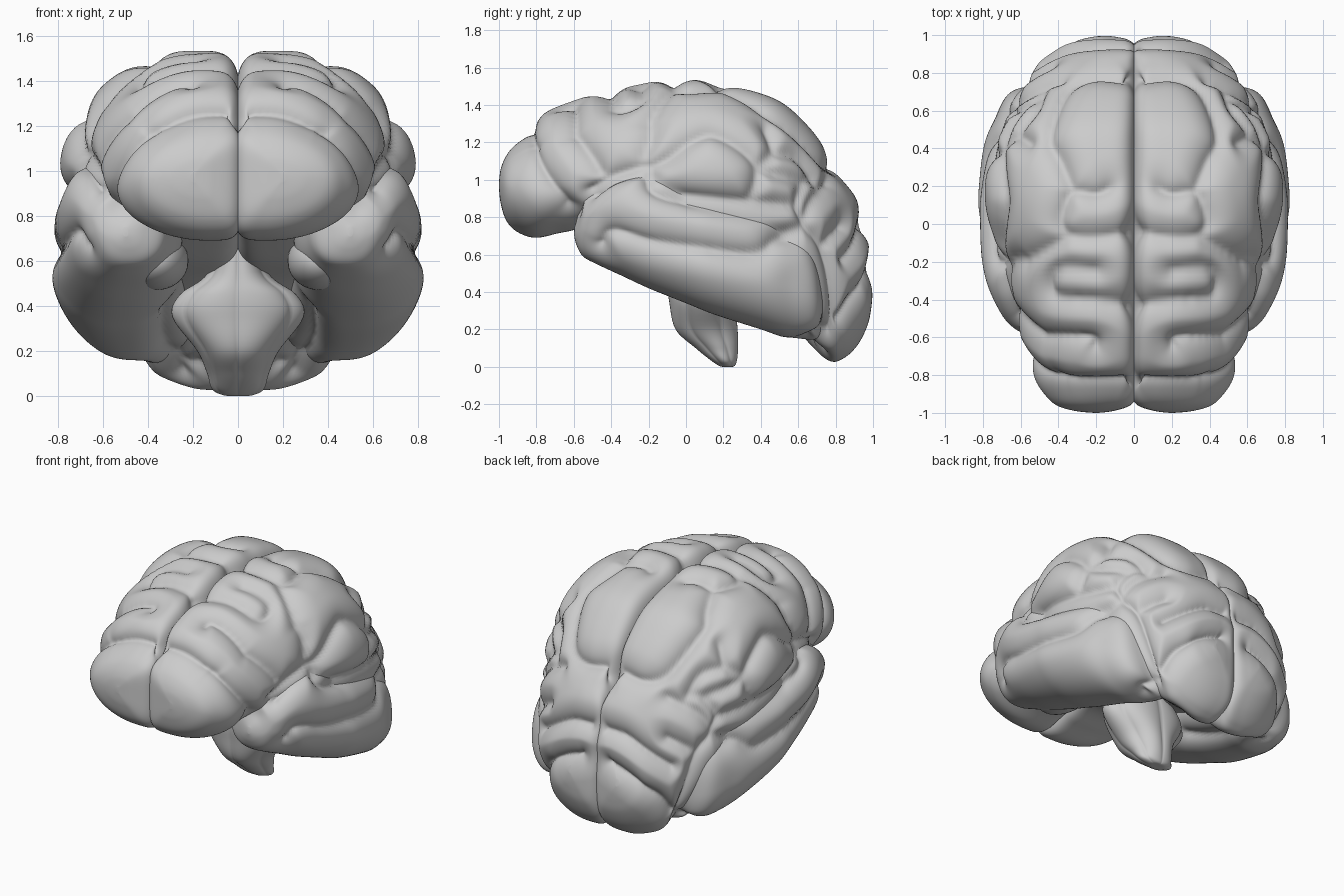
import bpy, bmesh
from math import sin, cos, pi, copysign, dist
from mathutils import Vector, Matrix
from mathutils.bvhtree import BVHTree
from mathutils.kdtree import KDTree

if "Cube" in bpy.data.objects:
    bpy.data.objects.remove(bpy.data.objects["Cube"])


def spline(rows, n):
    """Catmull-Rom interpolation of tuples of any length."""
    out = []
    for i in range(len(rows) - 1):
        a, b, c, d = rows[max(i - 1, 0)], rows[i], rows[i + 1], rows[min(i + 2, len(rows) - 1)]
        for k in range(n):
            t = k / n
            out.append([q + .5 * t * (r - p + t * (2 * p - 5 * q + 4 * r - s + t * (3 * (q - r) + s - p)))
                        for p, q, r, s in zip(a, b, c, d)])
    return out + [list(rows[-1])]


def even(points, n):
    """Spread n points evenly along a closed ring."""
    points = points + points[:1]
    steps = [dist(a, b) for a, b in zip(points, points[1:])]
    total, out, i, run = sum(steps), [], 0, 0
    for k in range(n):
        goal = total * k / n
        while i < len(steps) - 1 and run + steps[i] < goal:
            run += steps[i]
            i += 1
        f = (goal - run) / steps[i] if steps[i] else 0
        out.append([p + (q - p) * f for p, q in zip(points[i], points[i + 1])])
    return out


def loft(rows, section, around, along):
    bm = bmesh.new()
    rings = []
    for r in spline(rows, along):
        ring = even([section(r, 2 * pi * k / 200) for k in range(200)], around)
        rings.append([bm.verts.new(p) for p in ring])
    for a, b in zip(rings, rings[1:]):
        for k in range(around):
            bm.faces.new((a[k], a[k - 1], b[k - 1], b[k]))
    bm.faces.new(rings[0])
    bm.faces.new(rings[-1])
    bmesh.ops.recalc_face_normals(bm, faces=bm.faces)
    bm.normal_update()
    return bm


def lobe(share, e_in, e_up, e_low):
    """Lopsided superellipse section: row = y, inner x, outer x, bottom, middle, top."""
    def section(r, t):
        y, x0, x1, zb, zm, zt = r
        c, s = cos(t), sin(t)
        mid = x0 + share * (x1 - x0)
        e = e_in if c < 0 else e_up if s > 0 else e_low
        x = mid + (x1 - mid if c > 0 else mid - x0) * copysign(abs(c) ** e, c)
        z = zm + (zt - zm if s > 0 else zm - zb) * copysign(abs(s) ** e, s)
        return x, y, z
    return section


def finish(name, bm, mirror=True):
    for f in bm.faces:
        f.smooth = True
    me = bpy.data.meshes.new(name)
    bm.to_mesh(me)
    bm.free()
    ob = bpy.data.objects.new(name, me)
    bpy.context.collection.objects.link(ob)
    if mirror:
        ob.modifiers.new("mirror", 'MIRROR').use_mirror_merge = False


# Main mass of one hemisphere: frontal, parietal and occipital
upper = [(-1, .19, .21, .95, .97, .99), (-.99, .11, .31, .87, .97, 1.06), (-.96, .02, .41, .78, .96, 1.13),
         (-.9, -.02, .475, .72, .95, 1.21),
         (-.8, -.02, .54, .69, .95, 1.33), (-.65, -.02, .59, .72, .97, 1.41), (-.45, -.02, .65, .74, 1, 1.47),
         (-.15, -.02, .73, .6, 1, 1.535), (.1, -.02, .79, .52, 1, 1.535), (.3, -.02, .78, .42, .98, 1.49),
         (.5, -.02, .72, .28, .88, 1.42), (.65, -.02, .66, .12, .72, 1.29), (.77, -.02, .59, .03, .56, 1.13),
         (.85, -.02, .52, .05, .5, .99), (.92, -.02, .43, .12, .48, .88), (.97, .02, .35, .22, .46, .72),
         (.99, .09, .27, .31, .45, .6), (1, .17, .19, .42, .44, .46)]
cerebrum = loft(upper, lobe(.28, .42, 1.06, 1), 160, 12)

# Temporal lobe
lower = [(-.6, .49, .51, .71, .73, .75), (-.585, .42, .57, .65, .73, .82), (-.55, .34, .64, .59, .74, .91),
         (-.48, .3, .71, .55, .75, 1.0), (-.35, .25, .775, .49, .75, 1.07), (-.2, .25, .81, .42, .72, 1.08),
         (0, .25, .83, .34, .63, .98), (.15, .24, .835, .28, .57, .94), (.4, .2, .8, .2, .49, .87),
         (.55, .17, .74, .15, .43, .8), (.7, .17, .655, .14, .38, .68), (.8, .26, .46, .26, .36, .46)]
temporal = loft(lower, lobe(.5, .8, .8, 1), 110, 9)

# Furrows drawn in the side (y, z), top (x, y), back (x, z) and bottom (x, y) views
side = [[(-.51, .94), (-.41, 1.02), (-.27, 1.07), (-.2, 1.08), (-.19, .97), (-.09, .92),
         (.18, .89), (.32, .88), (.5, .87), (.61, .87)],
        [(-.2, 1.08), (-.11, 1.12), (.02, 1.22), (.14, 1.26), (.29, 1.19), (.39, 1.08), (.37, .94), (.32, .88)],
        [(-.47, .65), (-.41, .73), (-.19, .67), (.07, .64), (.37, .61), (.5, .69), (.64, .76), (.61, .87),
         (.66, 1), (.72, 1)],
        [(.64, .76), (.74, .65), (.79, .41), (.77, .22), (.64, .13)],
        [(-.84, 1.2), (-.78, 1.08), (-.7, .95), (-.63, .85)],
        [(-.59, 1.25), (-.51, 1.13), (-.46, 1.04)],
        [(-.25, 1.08), (-.2, 1.22), (-.19, 1.3)],
        [(.44, 1.29), (.48, 1.16), (.39, 1.08)],
        [(.48, 1.16), (.61, 1.13), (.72, 1)], [(.39, 1.07), (.61, 1.01), (.66, 1)],
        [(.64, .76), (.69, .89), (.78, 1)], [(.74, .65), (.85, .76)]]
top = [[(0, -.845), (.3, -.85), (.42, -.82)],
       [(.21, -.65), (.23, -.61), (.5, -.6)],
       [(.2, -.25), (.4, -.24), (.46, -.31), (.42, -.39), (.2, -.41), (0, -.43)],
       [(0, -.04), (.2, -.07), (.35, -.06), (.4, 0), (.38, .1), (.33, .18), (.2, .17), (.13, .2)],
       [(.33, .18), (.4, .34), (.46, .45), (.43, .6), (.35, .74), (.2, .8), (0, .78)],
       [(.35, -.06), (.45, -.12), (.6, -.2)]]
back = [[(.05, .76), (.2, .75), (.35, .68), (.5, .58)],
        [(.1, .55), (.25, .5), (.42, .38), (.48, .25)]]
below = [[(.3, .1), (.31, .4), (.25, .7)]]
views = [(side, lambda a, b: (3, a, b), (-1, 0, 0)), (top, lambda a, b: (a, b, 3), (0, 0, -1)),
         (back, lambda a, b: (a, 3, b), (0, -1, 0)), (below, lambda a, b: (a, b, -3), (0, 0, 1))]

# Project the furrows on the outermost surface
trees = [BVHTree.FromBMesh(cerebrum), BVHTree.FromBMesh(temporal)]
hits = []
for lines, start, way in views:
    for line in lines:
        for a, b in spline(line, 20):
            found = [t.ray_cast(Vector(start(a, b)), Vector(way)) for t in trees]
            found = [f for f in found if f[0]]
            if found:
                hits.append(min(found, key=lambda f: f[3])[0])
kd = KDTree(len(hits))
for i, h in enumerate(hits):
    kd.insert(h, i)
kd.balance()

# Sink the furrows so the folds between them become rounded pillows
REACH, DEPTH = .17, .075
for bm in (cerebrum, temporal):
    for v in bm.verts:
        d = kd.find(v.co)[2] / REACH
        if d < 1:
            v.co -= v.normal * DEPTH * (1 - (1 - (1 - d) ** 2) ** .6)
    for _ in range(2):
        bmesh.ops.smooth_vert(bm, verts=bm.verts, factor=.5, use_axis_x=True, use_axis_y=True, use_axis_z=True)
finish("cerebrum", cerebrum)
finish("temporal_lobe", temporal)

# Inner hook of the temporal lobe
hook = bmesh.new()
bmesh.ops.create_icosphere(hook, subdivisions=4, radius=1, matrix=Matrix.Translation((.36, -.22, .6))
                           @ Matrix.Diagonal((.14, .24, .13, 1)))
finish("temporal_hook", hook)


# Brain stem, ribbed lengthwise: z, centre y, half width, half depth
def stem_section(r, t):
    z, y, rx, ry = r
    k = .9 + .1 * abs(sin(3 * (t + pi / 2))) ** .7
    return rx * cos(t) * (k + .1 * abs(cos(t))), y + ry * sin(t) * k, z


stem = loft([(0, .22, .02, .015), (.003, .22, .06, .04), (.03, .205, .105, .07), (.1, .165, .125, .12),
             (.2, .11, .165, .175), (.35, .085, .265, .185), (.45, .07, .235, .18), (.55, .06, .12, .16),
             (.75, .06, .09, .15)], stem_section, 96, 6)
finish("brain_stem", stem, mirror=False)
